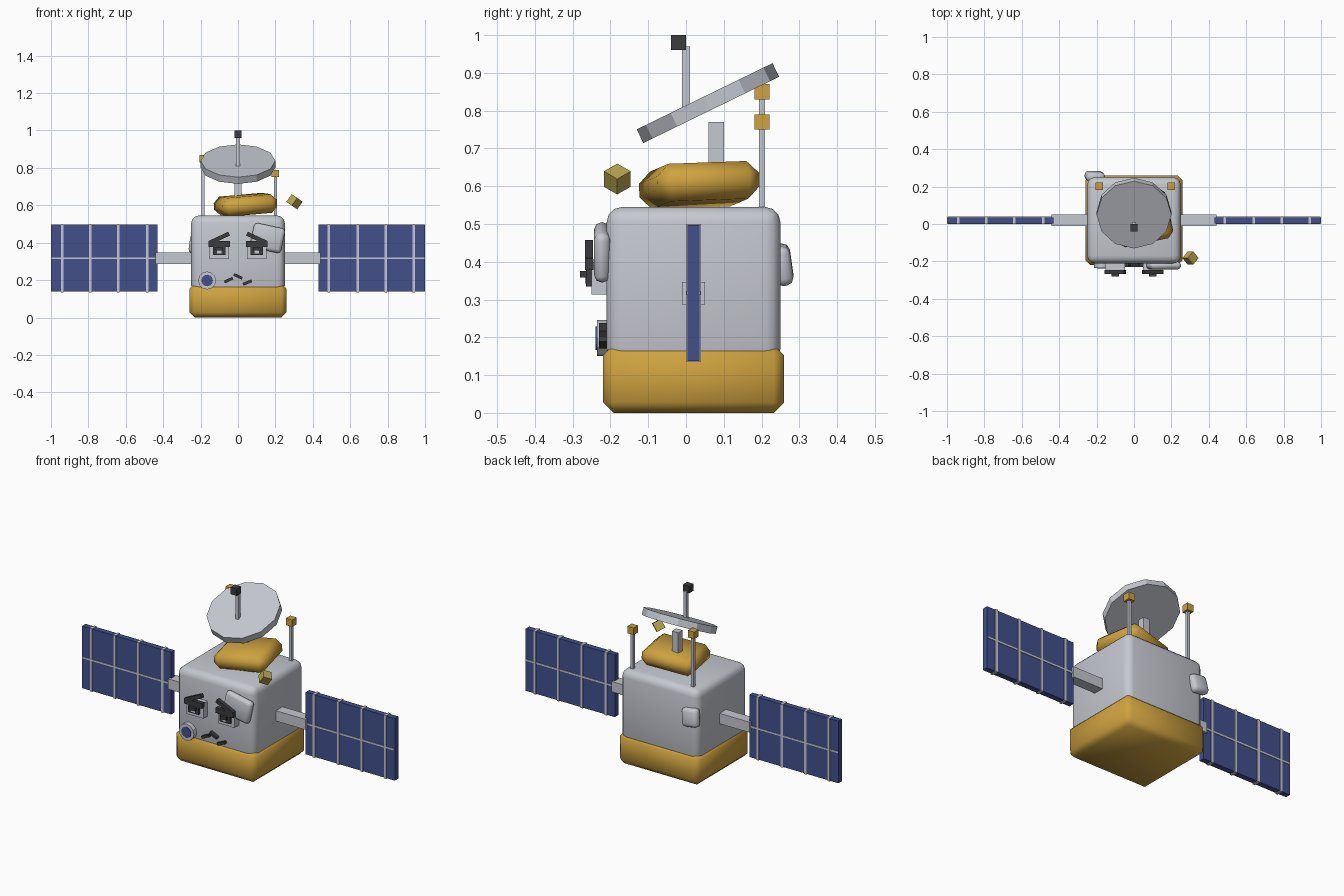
import bpy, bmesh, math
from mathutils import Matrix, Vector

if "Cube" in bpy.data.objects:
    bpy.data.objects.remove(bpy.data.objects["Cube"])

R = math.radians


def mat(name, rgb):
    m = bpy.data.materials.new(name)
    m.diffuse_color = (*rgb, 1)
    m.use_nodes = True
    m.node_tree.nodes["Principled BSDF"].inputs["Base Color"].default_value = m.diffuse_color
    return m


GREY = mat("light_grey", (0.56, 0.58, 0.63))
GOLD = mat("gold_foil", (0.62, 0.36, 0.05))
BLUE = mat("panel_blue", (0.055, 0.08, 0.26))
DARK = mat("dark_grey", (0.045, 0.045, 0.05))
OLIVE = mat("olive_yellow", (0.50, 0.39, 0.08))


def finish(name, bm, material, bevel=0, segs=1):
    me = bpy.data.meshes.new(name)
    bm.to_mesh(me)
    bm.free()
    ob = bpy.data.objects.new(name, me)
    bpy.context.collection.objects.link(ob)
    me.materials.append(material)
    if bevel:
        b = ob.modifiers.new("bevel", 'BEVEL')
        b.width, b.segments = bevel, segs
        for p in me.polygons:
            p.use_smooth = True
        bpy.context.view_layer.objects.active = ob
        ob.select_set(True)
        bpy.ops.object.modifier_apply(modifier="bevel")
        bpy.ops.object.shade_smooth_by_angle(angle=R(50))
        ob.select_set(False)
    return ob


def box(name, loc, size, material, rot=None, bevel=0, segs=1):
    """Box at a centre, with an optional rotation matrix and bevel."""
    bm = bmesh.new()
    m = Matrix.Translation(loc) @ (rot or Matrix()) @ Matrix.Diagonal((*size, 1))
    bmesh.ops.create_cube(bm, size=1, matrix=m)
    return finish(name, bm, material, bevel, segs)


def span(name, x, y, z, material, **kw):
    """Box given by its limits on each axis."""
    lim = (x, y, z)
    return box(name, [(a + b) / 2 for a, b in lim], [abs(b - a) for a, b in lim], material, **kw)


def disc(name, loc, r, depth, sides, material, rot):
    bm = bmesh.new()
    bmesh.ops.create_cone(bm, cap_ends=True, segments=sides, radius1=r, radius2=r, depth=depth,
                          matrix=Matrix.Translation(loc) @ rot)
    return finish(name, bm, material)


def rot(angle, axis):
    return Matrix.Rotation(R(angle), 4, axis)


# body and foil base
span("body", (-0.25, 0.25), (-0.21, 0.25), (0.13, 0.545), GREY, bevel=0.04, segs=3)
span("foil_base", (-0.26, 0.26), (-0.22, 0.26), (0, 0.18), GOLD, bevel=0.028)

# tilted foil pack on the roof
box("roof_pack", (0.04, 0.035, 0.603), (0.30, 0.275, 0.10), GOLD,
    rot=rot(12, 'Z') @ rot(-5, 'Y') @ rot(2, 'X'), bevel=0.032, segs=1)

# dish with its post and feed
span("dish_post", (-0.02, 0.02), (0.06, 0.10), (0.56, 0.77), GREY)
disc("dish", (0, 0.058, 0.82), 0.20, 0.04, 12, GREY, rot(26, 'X'))
span("feed_rod", (-0.01, 0.01), (-0.01, 0.01), (0.80, 0.97), GREY)
span("feed_tip", (-0.02, 0.02), (-0.04, 0.0), (0.96, 1.0), DARK)

# two rear antennas of different height
for side, x, top in (("left", -0.187, 0.85), ("right", 0.20, 0.77)):
    span(side + "_antenna_rod", (x - 0.008, x + 0.008), (0.193, 0.209), (0.50, top), GREY)
    box(side + "_antenna_tip", (x, 0.201, top), (0.04, 0.04, 0.04), GOLD)

# solar wings
for side, s in (("left", -1), ("right", 1)):
    span(side + "_wing_arm", (s * 0.22, s * 0.44), (-0.01, 0.05), (0.287, 0.347), GREY)
    span(side + "_solar_panel", (s * 0.43, s * 1.0), (0.004, 0.036), (0.138, 0.497), BLUE)
    for i, x in enumerate((0.485, 0.64, 0.79, 0.94)):
        span(f"{side}_panel_strip_{i}", (s * (x - 0.007), s * (x + 0.007)), (0.0, 0.04),
             (0.135, 0.50), GREY)
    span(side + "_panel_rail", (s * 0.43, s * 0.998), (0.001, 0.039), (0.312, 0.322), GREY)

# camera eyes with brows
for side, s in (("left", -1), ("right", 1)):
    x = s * 0.10
    span(side + "_eye_frame", (x - 0.053, x + 0.053), (-0.25, -0.20), (0.313, 0.40), GREY)
    span(side + "_eye_visor", (x - 0.057, x + 0.057), (-0.268, -0.245), (0.378, 0.408), DARK)
    span(side + "_eye_lens", (x - 0.033, x + 0.033), (-0.265, -0.245), (0.335, 0.385), DARK)
    span(side + "_eye_glint", (x - 0.012, x + 0.012), (-0.268, -0.26), (0.342, 0.358), GREY)
    span(side + "_eye_pupil", (x - 0.02, x + 0.02), (-0.28, -0.26), (0.358, 0.375), DARK)
    box(side + "_brow", (x, -0.257, 0.424), (0.115, 0.022, 0.022), DARK, rot=rot(s * 25, 'Y'))

# broken mouth line
for i, (x, z, a) in enumerate(((-0.05, 0.20, -25), (0.0, 0.22, 25), (0.05, 0.187, -22))):
    box(f"mouth_{i}", (x, -0.218, z), (0.05, 0.024, 0.015), DARK, rot=rot(a, 'Y'))

# round port on the front
quarter = rot(90, 'X')
disc("port_rim", (-0.165, -0.218, 0.198), 0.048, 0.036, 12, GREY, quarter)
disc("port_glass", (-0.165, -0.236, 0.198), 0.031, 0.006, 12, BLUE, quarter)

# patch over the right eye and lump on the back
box("front_patch", (0.158, -0.222, 0.425), (0.17, 0.042, 0.135), GREY, rot=rot(12, 'Y'),
    bevel=0.019, segs=2)
box("back_lump", (-0.21, 0.255, 0.392), (0.10, 0.05, 0.105), GREY, rot=rot(8, 'Y') @ rot(8, 'X'),
    bevel=0.02, segs=2)

# loose cube standing on its corner
box("loose_cube", (0.302, -0.182, 0.619), (0.05, 0.05, 0.05), OLIVE,
    rot=rot(35.26, 'Y') @ rot(45, 'Z'))
